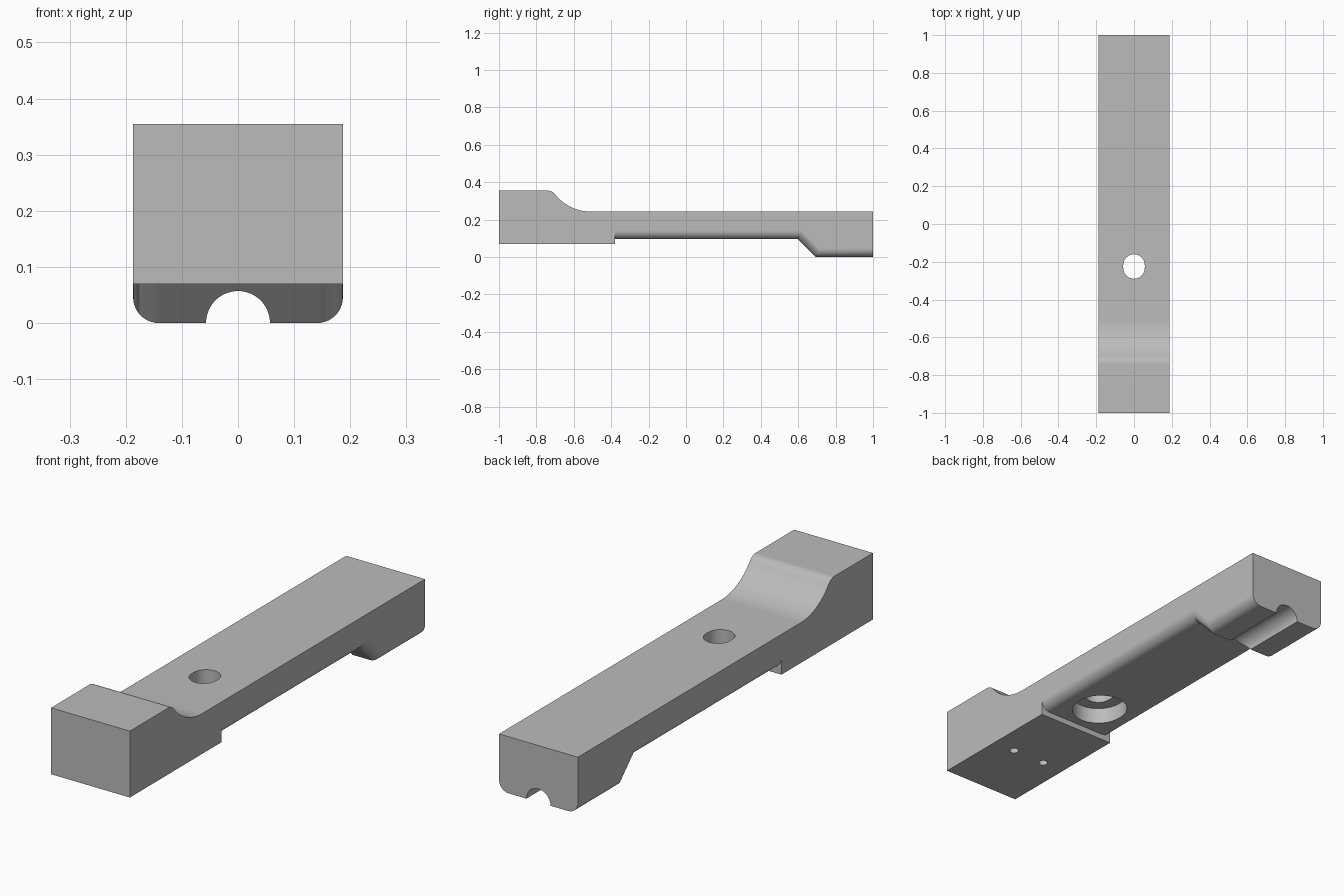
import bpy
import bmesh
from math import sin, cos, pi, radians

if "Cube" in bpy.data.objects:
    bpy.data.objects.remove(bpy.data.objects["Cube"])

gray = bpy.data.materials.new("plain gray")
gray.use_nodes = True
gray.diffuse_color = (0.5, 0.5, 0.5, 1)
gray.node_tree.nodes["Principled BSDF"].inputs["Base Color"].default_value = gray.diffuse_color

HALF = 0.187      # half width
STEP = -0.38      # where the thick front block ends
BELLY = 0.095     # underside of the thin middle
FLOOR = 0.07      # underside of the front block
TOP = 0.243
HEAD = 0.355


def arc(cx, cy, r, start, end, steps=16):
    """Points along an arc, angles in degrees."""
    angles = [radians(start + (end - start) * i / steps) for i in range(steps + 1)]
    return [(cx + r * cos(a), cy + r * sin(a)) for a in angles]


def prism(name, outline, low, high, axis):
    """Extrude a 2D outline along x, y or z."""
    place = {"x": lambda p, t: (t, p[0], p[1]),
             "y": lambda p, t: (p[0], t, p[1]),
             "z": lambda p, t: (p[0], p[1], t)}[axis]
    bm = bmesh.new()
    face = bm.faces.new([bm.verts.new(place(p, low)) for p in outline])
    shift = place((0, 0), high - low)
    new = bmesh.ops.extrude_face_region(bm, geom=[face], use_keep_orig=True)["geom"]
    bmesh.ops.translate(bm, vec=shift, verts=[v for v in new if isinstance(v, bmesh.types.BMVert)])
    bmesh.ops.recalc_face_normals(bm, faces=bm.faces)
    mesh = bpy.data.meshes.new(name)
    bm.to_mesh(mesh)
    bm.free()
    mesh.materials.append(gray)
    obj = bpy.data.objects.new(name, mesh)
    bpy.context.collection.objects.link(obj)
    return obj


def combine(target, tool, operation):
    """Boolean the tool into the target, then discard the tool."""
    mod = target.modifiers.new("combine", "BOOLEAN")
    mod.operation, mod.object, mod.solver = operation, tool, "EXACT"
    bpy.context.view_layer.objects.active = target
    bpy.ops.object.modifier_apply(modifier=mod.name)
    bpy.data.objects.remove(tool)


# Rear beam with ramped foot
body = prism("body", [(STEP, TOP), (STEP, BELLY), (0.6, BELLY), (0.695, 0), (1, 0), (1, TOP)],
             -HALF, HALF, "x")

# Round the long lower edges of the beam
bm = bmesh.new()
bm.from_mesh(body.data)
lower = [e for e in bm.edges
         if all(v.co.z < BELLY + 0.01 for v in e.verts)
         and abs(e.verts[0].co.x - e.verts[1].co.x) < 0.01]
bmesh.ops.bevel(bm, geom=lower, offset=0.046, segments=10, profile=0.5, affect="EDGES")
bm.to_mesh(body.data)
bm.free()

# Square front block with a swept shoulder
swoop = arc(-0.70 - 0.04, HEAD - 0.05, 0.05, 90, 38, 8) + arc(-0.51, TOP + 0.242, 0.242, 218, 270)
block = prism("front_block", [(-1, FLOOR), (-1, HEAD)] + swoop[:-1]
              + [(-0.51, TOP), (STEP, TOP), (STEP, FLOOR)], -HALF, HALF, "x")
combine(body, block, "UNION")

# Half-round groove under the foot
combine(body, prism("groove", arc(0, 0, 0.057, 0, 360, 64)[:-1], 0.5, 1.1, "y"), "DIFFERENCE")


def slot(r, cy, stretch):
    return arc(0, cy + stretch, r, 0, 180) + arc(0, cy - stretch, r, 180, 360)


# Slotted through hole with a wide recess below
combine(body, prism("through_hole", slot(0.057, -0.225, 0.008), 0, 0.4, "z"), "DIFFERENCE")
combine(body, prism("recess", slot(0.11, -0.225, 0.008), 0, 0.165, "z"), "DIFFERENCE")

# Two small blind holes under the front block
for x in (-0.08, 0.08):
    hole = prism("pin_hole", arc(x, -0.69, 0.019, 0, 360, 32)[:-1], 0, 0.2, "z")
    combine(body, hole, "DIFFERENCE")

# Smooth curves, crisp edges
bpy.ops.object.select_all(action="DESELECT")
body.select_set(True)
bpy.context.view_layer.objects.active = body
bpy.ops.object.shade_smooth_by_angle(angle=radians(25))
normals = body.modifiers.new("even_normals", "WEIGHTED_NORMAL")
normals.keep_sharp = True
